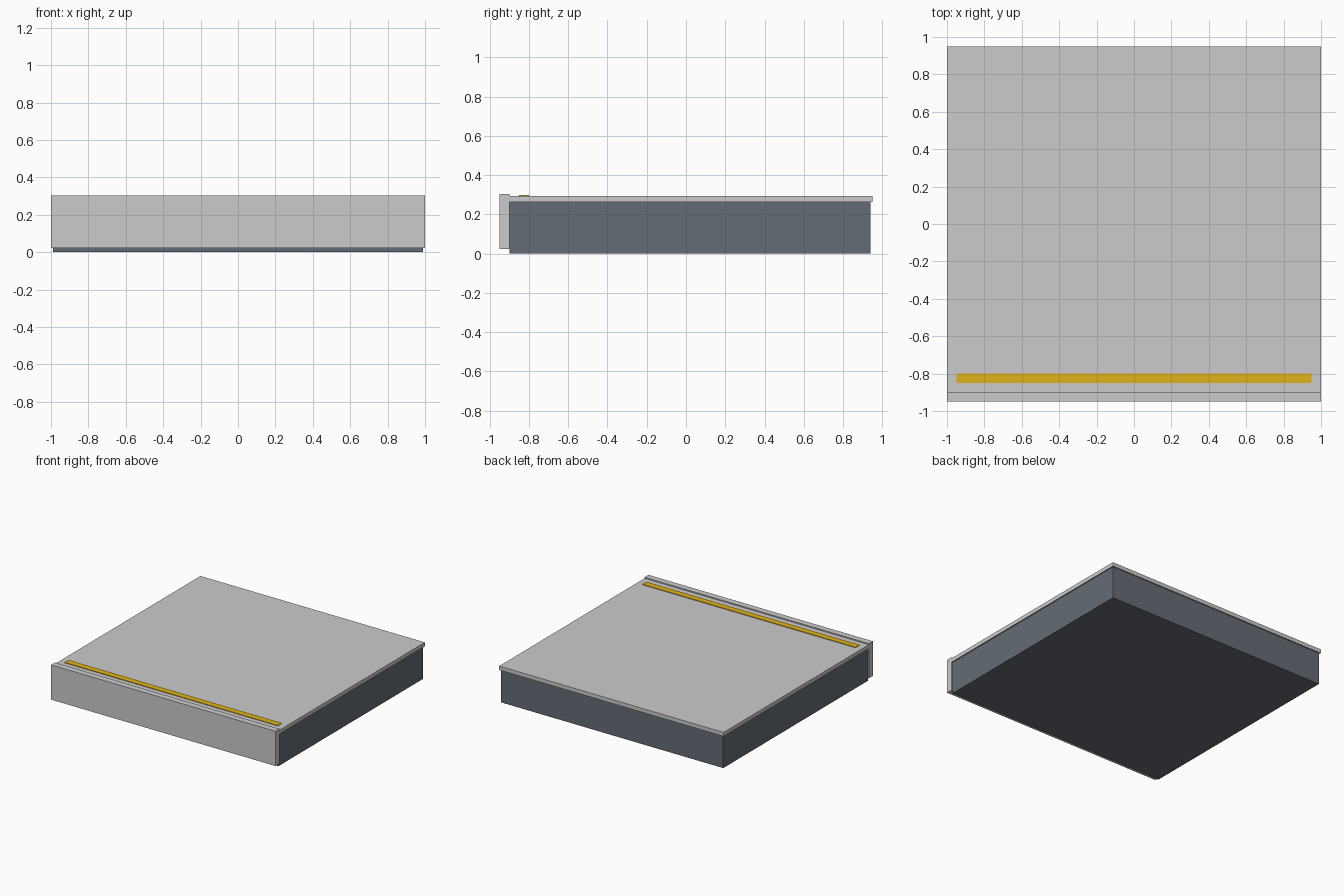
import bpy

if "Cube" in bpy.data.objects:
    bpy.data.objects.remove(bpy.data.objects["Cube"])


def material(name, rgb):
    m = bpy.data.materials.new(name)
    m.diffuse_color = (*rgb, 1)
    m.use_nodes = True
    m.node_tree.nodes["Principled BSDF"].inputs["Base Color"].default_value = m.diffuse_color
    return m


def box(name, x, y, z, mat=None):
    """Box given by (min, max) ranges on each axis."""
    ranges = (x, y, z)
    bpy.ops.mesh.primitive_cube_add(size=1, location=[(a + b) / 2 for a, b in ranges])
    ob = bpy.context.object
    ob.name = name
    ob.scale = [b - a for a, b in ranges]
    bpy.ops.object.transform_apply(location=False, rotation=False, scale=True)
    if mat:
        ob.data.materials.append(mat)
    return ob


slate = material("slate", (0.13, 0.15, 0.18))
yellow = material("safety_yellow", (0.75, 0.45, 0.01))

# Solid core, slightly inset under the cladding
box("step_core", (-0.99, 0.99), (-0.90, 0.94), (0, 0.262), slate)
# Walking surface
box("tread", (-1, 1), (-0.90, 0.95), (0.262, 0.294))
# Front face plate, standing just proud of the tread
box("riser", (-1, 1), (-0.95, -0.90), (0.023, 0.303))
# Warning strip near the front edge
box("warning_strip", (-0.95, 0.95), (-0.85, -0.80), (0.29, 0.299), yellow)
